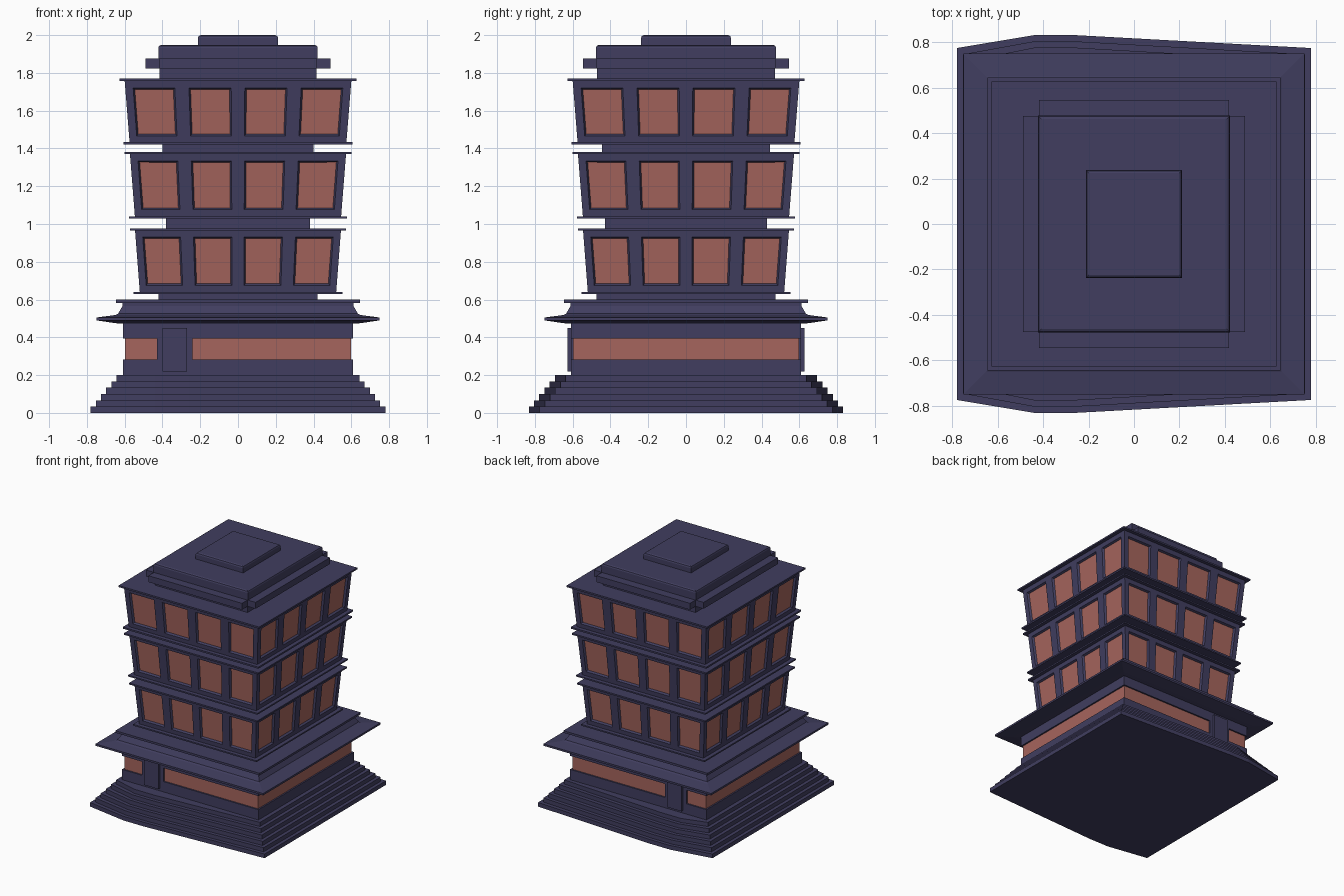
import bpy, bmesh

if "Cube" in bpy.data.objects:
    bpy.data.objects.remove(bpy.data.objects["Cube"])

def material(name, color):
    m = bpy.data.materials.new(name)
    m.diffuse_color = color
    m.use_nodes = True
    m.node_tree.nodes["Principled BSDF"].inputs["Base Color"].default_value = m.diffuse_color
    return m

NAVY = material("navy_wall", (0.052, 0.048, 0.115, 1))
GLASS = material("red_glass", (0.38, 0.13, 0.11, 1))

def finish(name, bm, mats):
    bmesh.ops.recalc_face_normals(bm, faces=bm.faces)
    me = bpy.data.meshes.new(name)
    bm.to_mesh(me)
    bm.free()
    ob = bpy.data.objects.new(name, me)
    bpy.context.collection.objects.link(ob)
    for m in mats:
        me.materials.append(m)
    return ob

def loft(name, rings, mat=NAVY):
    """Stack closed rings of 3D points and cap both ends."""
    bm = bmesh.new()
    vs = [[bm.verts.new(p) for p in r] for r in rings]
    n = len(vs[0])
    for a, b in zip(vs, vs[1:]):
        for i in range(n):
            j = (i + 1) % n
            bm.faces.new((a[i], a[j], b[j], b[i]))
    bm.faces.new(vs[0][::-1])
    bm.faces.new(vs[-1])
    return finish(name, bm, [mat])

def rect(x, y, z, cx=0, cy=0):
    return [(cx - x, cy - y, z), (cx + x, cy - y, z), (cx + x, cy + y, z), (cx - x, cy + y, z)]

def box(name, x, y, z0, z1, mat=NAVY, cx=0, cy=0):
    return loft(name, [rect(x, y, z0, cx, cy), rect(x, y, z1, cx, cy)], mat)

# Stepped plinth, bulging outward in front of both doors
def step_ring(i, z):
    s = 0.0275 * i
    x, c, d = 0.78 - s, 0.775 - s, 0.832 - s
    return [(x, -c, z), (x, c, z), (-0.26, d, z), (-0.44, d, z),
            (-x, c, z), (-x, -c, z), (-0.44, -d, z), (-0.26, -d, z)]

h = 0.2 / 6
loft("plinth_steps", [step_ring(i, (i + k) * h) for i in range(6) for k in (0, 1)])

# Ground floor: walls, glass band, doors on front and back
box("ground_lower_wall", 0.61, 0.61, 0.2, 0.283)
box("ground_glass_band", 0.598, 0.598, 0.283, 0.393, GLASS)
box("ground_upper_wall", 0.61, 0.61, 0.393, 0.48)
for s, side in ((-1, "front"), (1, "back")):
    box(side + "_door_surround", 0.095, 0.05, 0.283, 0.393, NAVY, -0.335, s * 0.56)
    box(side + "_door", 0.065, 0.05, 0.22, 0.45, NAVY, -0.335, s * 0.578)

# Canopy with concave upstand and cap
canopy = [(0.61, 0.472), (0.65, 0.475), (0.75, 0.49), (0.75, 0.505), (0.65, 0.518),
          (0.635, 0.525), (0.612, 0.565), (0.612, 0.583), (0.645, 0.583), (0.645, 0.6)]
loft("canopy", [rect(r, r, z) for r, z in canopy])

# Flared storey with four recessed windows per side
def storey(name, z0, z1, w0, w1, wz0, wz1):
    bm = bmesh.new()
    half = [0.06, 0.435, 0.56, 0.93, 1.0]
    us = [-u for u in reversed(half)] + half
    zs = [z0, wz0, wz1, z1]
    windows = []
    for k in range(4):
        def vert(u, z):
            w = w0 + (w1 - w0) * (z - z0) / (z1 - z0)
            x, y = u * w, -w
            for _ in range(k):
                x, y = -y, x
            return bm.verts.new((x, y, z))
        grid = [[vert(u, z) for u in us] for z in zs]
        for r in range(3):
            for c in range(len(us) - 1):
                f = bm.faces.new((grid[r][c], grid[r][c + 1], grid[r + 1][c + 1], grid[r + 1][c]))
                if r == 1 and c in (1, 3, 5, 7):
                    windows.append(f)
    bmesh.ops.remove_doubles(bm, verts=bm.verts, dist=0.0001)
    for w, z in ((w0, z0), (w1, z1)):
        bm.faces.new([bm.verts.new(p) for p in rect(w, w, z)])
    bmesh.ops.remove_doubles(bm, verts=bm.verts, dist=0.0001)
    bmesh.ops.recalc_face_normals(bm, faces=bm.faces)
    windows = [f for f in windows if f.is_valid]
    bmesh.ops.inset_individual(bm, faces=windows, thickness=0.012, depth=-0.015)
    for f in windows:
        f.material_index = 1
    finish(name, bm, [NAVY, GLASS])

# neck half sizes, neck base, floor slab, wall base, wall top, slab top, base/top widths, windows
floors = [
    (0.42, 0.475, 0.60, 0.63, 0.641, 0.965, 0.977, 0.52, 0.545, 0.675, 0.93),
    (0.38, 0.43, 0.977, 1.03, 1.041, 1.37, 1.382, 0.546, 0.572, 1.076, 1.334),
    (0.40, 0.445, 1.382, 1.42, 1.433, 1.758, 1.771, 0.574, 0.60, 1.466, 1.72),
]
for i, (nx, ny, a, b, c, d, e, w0, w1, wa, wb) in enumerate(floors, 1):
    box(f"neck_{i}", nx, ny, a, b)
    box(f"floor_slab_{i}", w0 + 0.032, w0 + 0.032, b, c)
    storey(f"storey_{i}", c, d, w0, w1, wa, wb)
    box(f"ceiling_slab_{i}", w1 + 0.028, w1 + 0.028, d, e)

# Roof block, cross-shaped ledge and bevelled lids
box("roof_block", 0.415, 0.47, 1.771, 1.88)
box("roof_ledge_sides", 0.49, 0.475, 1.823, 1.875)
box("roof_ledge_front_back", 0.418, 0.546, 1.823, 1.875)

def lid(name, x, y, z0, z1):
    loft(name, [rect(x, y, z0), rect(x, y, z1 - 0.015),
                rect(x - 0.004, y - 0.004, z1 - 0.005), rect(x - 0.014, y - 0.014, z1)])

lid("roof_lid", 0.422, 0.477, 1.875, 1.948)
lid("roof_cap", 0.212, 0.238, 1.945, 2.0)
